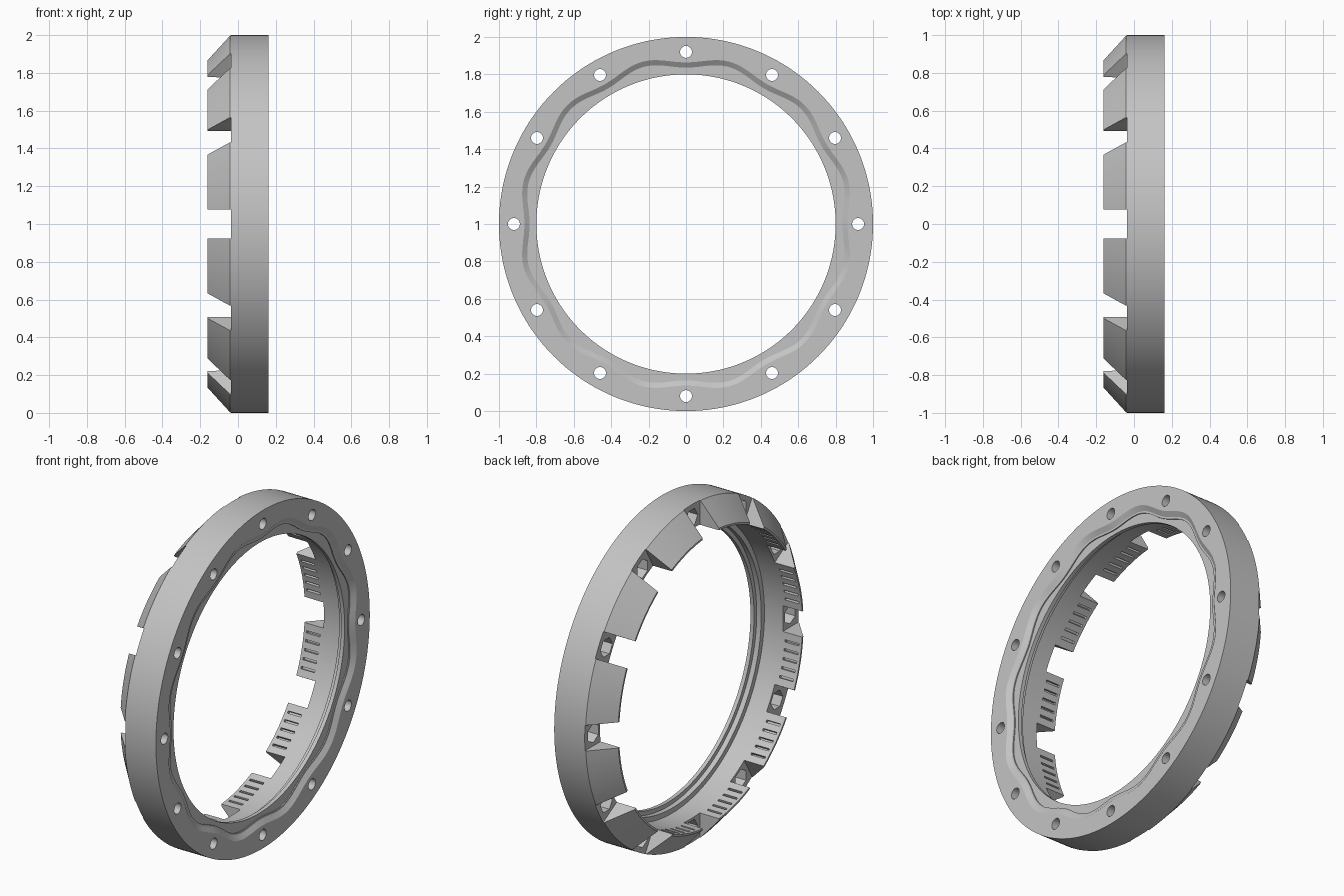
import bpy, bmesh
from math import cos, sin, pi, tau
from mathutils import Matrix

if "Cube" in bpy.data.objects:
    bpy.data.objects.remove(bpy.data.objects["Cube"])

BOLTS = 12
SEGMENTS = 288
FLOOR = -0.037      # floor of the notches between the tabs
BOLT_R = 0.92

grey = bpy.data.materials.new("plain grey")
grey.use_nodes = True
grey.diffuse_color = (0.55, 0.55, 0.55, 1)
grey.node_tree.nodes["Principled BSDF"].inputs["Base Color"].default_value = (0.55, 0.55, 0.55, 1)


def make_object(name, bm):
    bmesh.ops.recalc_face_normals(bm, faces=bm.faces)
    mesh = bpy.data.meshes.new(name)
    bm.to_mesh(mesh)
    bm.free()
    obj = bpy.data.objects.new(name, mesh)
    bpy.context.collection.objects.link(obj)
    mesh.materials.append(grey)
    return obj


def around(angle):
    """Turns local z (radial) to the given angle around the ring's axis."""
    return Matrix.Translation((0, 0, 1)) @ Matrix.Rotation(angle, 4, 'X')


def add_box(bm, angle, x0, x1, r0, r1, width):
    place = around(angle) @ Matrix.Translation(((x0 + x1) / 2, 0, (r0 + r1) / 2))
    bmesh.ops.create_cube(bm, size=1, matrix=place @ Matrix.Diagonal((x1 - x0, width, r1 - r0, 1)))


def add_prism(bm, angle, x0, x1, radius, sides):
    place = around(angle) @ Matrix.Translation(((x0 + x1) / 2, 0, BOLT_R))
    bmesh.ops.create_cone(bm, cap_ends=True, segments=sides, radius1=radius, radius2=radius,
                          depth=x1 - x0, matrix=place @ Matrix.Rotation(pi / 2, 4, 'Y'))


def cut(target, bm):
    cutter = make_object("cutter", bm)
    cutter.hide_render = True
    mod = target.modifiers.new("cut", 'BOOLEAN')
    mod.operation = 'DIFFERENCE'
    mod.solver = 'EXACT'
    mod.object = cutter
    bpy.context.view_layer.objects.active = target
    bpy.ops.object.modifier_apply(modifier=mod.name)
    bpy.data.objects.remove(cutter)


# Ring body: lathed section of (x, radius, follows the wavy rim)
section = [
    (0.1625, 1.0, False), (-0.042, 1.0, False), (-0.1625, 0.868, False),
    (-0.1625, 0.857, False), (0.085, 0.855, False), (0.085, 0.825, False),
    (0.115, 0.825, False), (0.115, 0.80, False), (0.138, 0.80, False),
    (0.138, -0.039, True), (0.144, -0.039, True), (0.144, -0.028, True), (0.1625, 0.0, True),
]
bm = bmesh.new()
rings = []
for i in range(SEGMENTS):
    a = tau * i / SEGMENTS
    wave = 0.881 - 0.017 * cos(BOLTS * a)
    ring = []
    for x, r, wavy in section:
        r = r + wave if wavy else r
        ring.append(bm.verts.new((x, r * sin(a), 1 + r * cos(a))))
    rings.append(ring)
n = len(section)
for i in range(SEGMENTS):
    here, there = rings[i], rings[(i + 1) % SEGMENTS]
    for j in range(n):
        k = (j + 1) % n
        bm.faces.new((here[j], here[k], there[k], there[j]))
body = make_object("clamp_ring", bm)

# Notches that leave twelve tabs, then nut pockets and bolt holes
notches, pockets, holes, grooves = (bmesh.new() for _ in range(4))
for i in range(BOLTS):
    a = tau * i / BOLTS
    add_box(notches, a, -0.3, FLOOR, 0.7, 1.1, 0.152)
    add_prism(pockets, a, -0.1, 0.05, 0.056, 6)
    add_prism(holes, a, -0.1, 0.3, 0.032, 24)
    # Grip grooves on the inside of each tab
    for k in range(-2, 3):
        add_box(grooves, a + pi / BOLTS + k * 0.058, -0.145, -0.055, 0.7, 0.875, 0.013)
for cutter in (notches, pockets, holes, grooves):
    cut(body, cutter)

# Smooth shading with sharp edges kept
bpy.ops.object.select_all(action='DESELECT')
body.select_set(True)
bpy.context.view_layer.objects.active = body
bpy.ops.object.shade_smooth_by_angle(angle=pi / 6)
